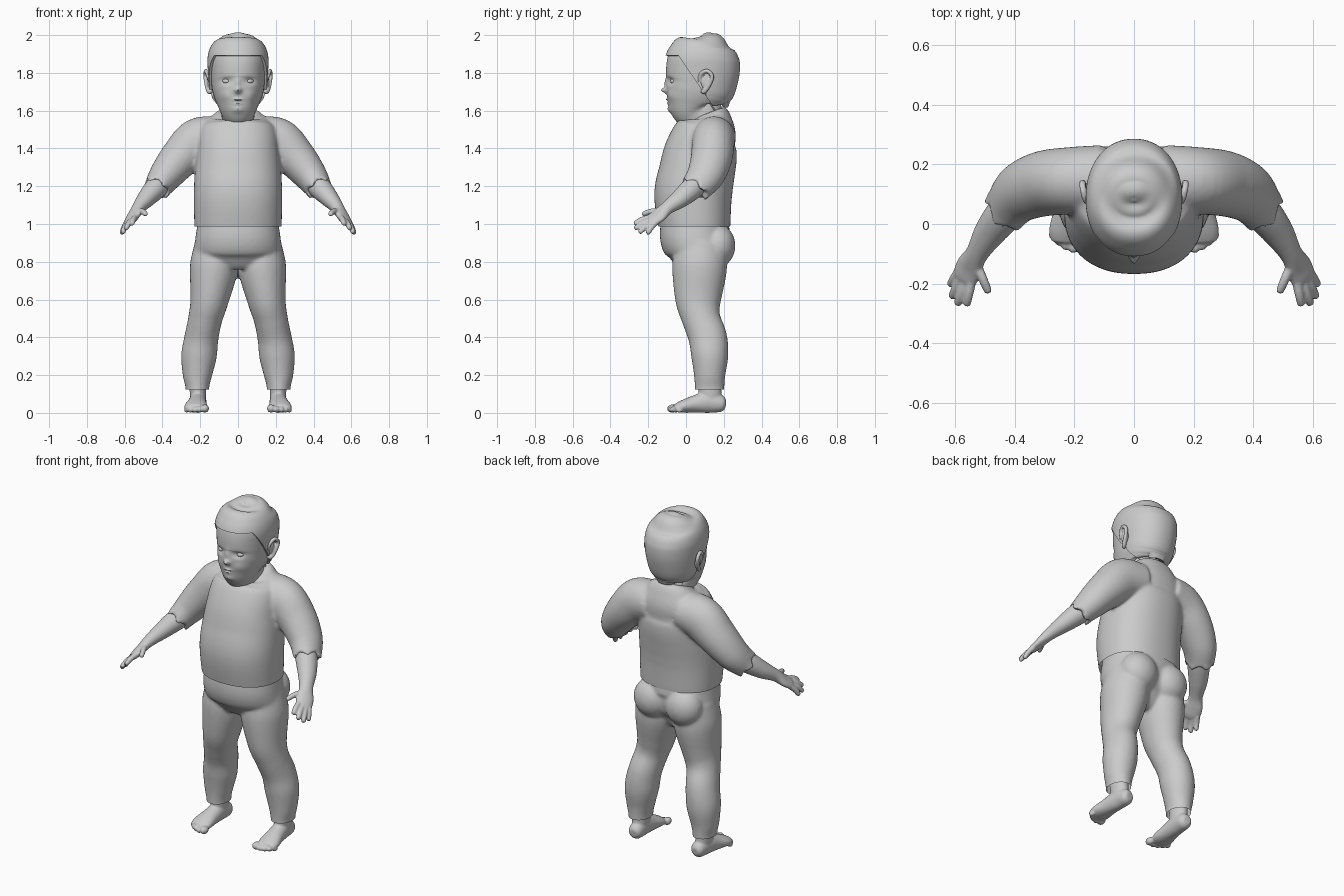
import bpy, bmesh, math
from mathutils import Vector, Matrix

if "Cube" in bpy.data.objects:
    bpy.data.objects.remove(bpy.data.objects["Cube"])

GREY = bpy.data.materials.new("plain grey")
GREY.diffuse_color = (0.6, 0.6, 0.6, 1)
GREY.use_nodes = True
GREY.node_tree.nodes["Principled BSDF"].inputs["Base Color"].default_value = GREY.diffuse_color


def spline(pts, sub):
    """Catmull-Rom through rows of any width."""
    out = []
    for i in range(len(pts) - 1):
        a, b = pts[max(i - 1, 0)], pts[i]
        c, d = pts[i + 1], pts[min(i + 2, len(pts) - 1)]
        for k in range(sub):
            t = k / sub
            out.append([0.5 * (2 * q + (r - p) * t + (2 * p - 5 * q + 4 * r - s) * t * t
                               + (3 * q - p - 3 * r + s) * t ** 3)
                        for p, q, r, s in zip(a, b, c, d)])
    out.append(list(pts[-1]))
    return out


def tube(bm, pts, ref=(0, 1, 0), side=1, seg=32, sub=6, power=2.0, zig=0.0):
    """Closed loft; rows are x, y, z, radius u, radius v."""
    rows = spline(pts, sub)
    ref, rings, faces = Vector(ref), [], []
    for i, row in enumerate(rows):
        p = Vector(row[:3])
        t = (Vector(rows[min(i + 1, len(rows) - 1)][:3]) - Vector(rows[max(i - 1, 0)][:3])).normalized()
        u = ref.cross(t).normalized()
        v = t.cross(u)
        ring = []
        for k in range(seg):
            a = 2 * math.pi * k / seg
            c, s = math.cos(a), math.sin(a)
            c = math.copysign(abs(c) ** (2 / power), c)
            s = math.copysign(abs(s) ** (2 / power), s)
            q = p + u * c * max(row[3], .001) + v * s * max(row[4], .001)
            if zig and i == len(rows) - 1:
                q += t * zig * abs((k * 5 / seg) % 1 * 2 - 1)
            ring.append(bm.verts.new((q.x * side, q.y, q.z)))
        rings.append(ring)
    for r0, r1 in zip(rings, rings[1:]):
        for k in range(seg):
            j = (k + 1) % seg
            faces.append(bm.faces.new((r0[k], r0[j], r1[j], r1[k])))
    for ring, row in ((rings[0], rows[0]), (rings[-1], rows[-1])):
        mid = bm.verts.new((row[0] * side, row[1], row[2]))
        for k in range(seg):
            faces.append(bm.faces.new((ring[k], ring[(k + 1) % seg], mid)))
    bmesh.ops.recalc_face_normals(bm, faces=faces)


def ball(bm, loc, scale, side=1):
    m = Matrix.Translation((loc[0] * side, loc[1], loc[2])) @ Matrix.Diagonal((*scale, 1))
    bmesh.ops.create_uvsphere(bm, u_segments=24, v_segments=14, radius=1, matrix=m)


def finish(name, bm, voxel=0, smooth=0, thick=0, cut=None):
    """Fuse, smooth, trim and shade one part."""
    me = bpy.data.meshes.new(name)
    bm.to_mesh(me)
    bm.free()
    ob = bpy.data.objects.new(name, me)
    bpy.context.scene.collection.objects.link(ob)
    if voxel:
        m = ob.modifiers.new("fuse", 'REMESH')
        m.mode, m.voxel_size = 'VOXEL', voxel
    if smooth:
        m = ob.modifiers.new("soften", 'SMOOTH')
        m.factor, m.iterations = 0.5, smooth
    if thick:
        m = ob.modifiers.new("thickness", 'SOLIDIFY')
        m.thickness, m.offset = thick, -1
    if ob.modifiers:
        dg = bpy.context.evaluated_depsgraph_get()
        me = bpy.data.meshes.new_from_object(ob.evaluated_get(dg))
        ob.modifiers.clear()
        ob.data = me
        me.name = name
    if cut is not None:
        b = bmesh.new()
        b.from_mesh(me)
        bmesh.ops.bisect_plane(b, geom=b.verts[:] + b.edges[:] + b.faces[:], plane_co=(0, 0, cut),
                               plane_no=(0, 0, 1), clear_inner=True)
        b.to_mesh(me)
        b.free()
    me.materials.clear()
    me.materials.append(GREY)
    me.shade_smooth()
    me.set_sharp_from_angle(angle=math.radians(45))
    return ob


def rows_from_profile(prof):
    """z, half width, front y, back y -> loft rows."""
    return [(0, (f + b) / 2, z, rx, (b - f) / 2) for z, rx, f, b in prof]


# Shirt: torso and sleeves with ragged cuffs
bm = bmesh.new()
tube(bm, rows_from_profile([
    (.94, .225, -.135, .232), (1.0, .231, -.147, .236), (1.15, .234, -.168, .243),
    (1.27, .229, -.144, .258), (1.37, .219, -.118, .272), (1.45, .212, -.08, .274),
    (1.51, .195, -.028, .268), (1.56, .15, .012, .24), (1.588, .105, .03, .205)]),
    seg=64, power=2.25)
for s in (1, -1):
    tube(bm, [(.10, .15, 1.46, .11, .115), (.21, .145, 1.435, .126, .113), (.305, .135, 1.35, .108, .11),
              (.38, .105, 1.26, .09, .10), (.425, .055, 1.195, .072, .085)], side=s, zig=.035)
finish("shirt", bm, voxel=.01, smooth=5, cut=.987)

# Trousers: pelvis, buttocks and legs
bm = bmesh.new()
tube(bm, rows_from_profile([
    (1.03, .212, -.13, .222), (.99, .216, -.136, .228), (.92, .226, -.135, .232), (.86, .23, -.1, .225),
    (.80, .20, -.06, .20), (.76, .12, -.01, .16), (.745, .05, .03, .1)]), seg=64, power=2.2)
for s in (1, -1):
    ball(bm, (.105, .165, .885), (.112, .097, .115), s)
    tube(bm, [(.125, .075, .90, .105, .13), (.128, .072, .77, .127, .145), (.151, .065, .60, .102, .122),
              (.173, .08, .50, .09, .102), (.193, .115, .40, .09, .102), (.207, .126, .30, .094, .098),
              (.215, .125, .20, .078, .083), (.215, .125, .135, .063, .078), (.215, .125, .08, .064, .079)], side=s)
finish("trousers", bm, voxel=.01, smooth=4, cut=.125)

# Forearms with hands, and feet, one of each per side
palm_normal = (.57, -.22, .76)
digits = [((.545, -.19, 1.035), (.562, -.275, 1.0)), ((.565, -.19, 1.02), (.593, -.272, .975)),
          ((.58, -.18, 1.01), (.612, -.248, .953)), ((.588, -.16, 1.008), (.617, -.205, .948)),
          ((.53, -.13, 1.07), (.486, -.232, 1.052))]
toes = [(.175, -.072, .022), (.204, -.076, .017), (.229, -.068, .016), (.252, -.054, .015), (.272, -.035, .014)]
for side, s in (("left", 1), ("right", -1)):
    bm = bmesh.new()
    tube(bm, [(.375, .10, 1.25, .055, .055), (.43, .04, 1.195, .062, .06), (.485, -.03, 1.135, .053, .048),
              (.527, -.1, 1.085, .039, .033), (.552, -.145, 1.045, .049, .025), (.567, -.18, 1.02, .047, .021),
              (.574, -.198, 1.005, .036, .013)], ref=palm_normal, side=s)
    for base, tip in digits:
        a, b = Vector(base), Vector(tip)
        bend = a.lerp(b, .55) + Vector((0, 0, .006))
        r = .0165
        tube(bm, [(*a, r, r), (*bend, r * .95, r * .9), (*a.lerp(b, .93), r * .8, r * .75), (*b, .005, .005)],
             ref=palm_normal, side=s, seg=16, sub=4)
    finish(side + "_forearm_and_hand", bm, voxel=.005, smooth=4)

    bm = bmesh.new()
    tube(bm, [(.206, .21, .045, .022, .022), (.208, .188, .048, .044, .04), (.212, .12, .057, .057, .045),
              (.217, .05, .047, .047, .051), (.223, -.02, .033, .033, .061), (.225, -.06, .024, .02, .052)],
         ref=(1, 0, 0), side=s)
    tube(bm, [(.213, .125, .17, .045, .06), (.212, .128, .10, .043, .06), (.21, .135, .05, .04, .055)], side=s)
    for x, y, r in toes:
        ball(bm, (x, y, r + .001), (r, r * 1.3, r), s)
    finish(side + "_foot", bm, voxel=.006, smooth=3)

# Head and face
SKULL = [(1.53, .085, .035, .185), (1.575, .088, .0, .187), (1.60, .09, -.055, .19), (1.625, .106, -.086, .197),
         (1.66, .122, -.1, .21), (1.70, .134, -.108, .232), (1.75, .141, -.107, .256), (1.82, .147, -.105, .272),
         (1.88, .148, -.096, .268), (1.93, .134, -.065, .244), (1.965, .102, -.01, .2), (1.983, .058, .04, .145),
         (1.988, .004, .085, .095)]
# x, z, spread x, spread z, forward push
FEATURES = [(0, 1.708, .017, .014, .03), (0, 1.75, .013, .03, .010), (.06, 1.757, .027, .017, -.014),
            (.072, 1.68, .03, .03, .007), (0, 1.659, .024, .006, .010), (0, 1.638, .019, .006, .009),
            (0, 1.6485, .028, .003, -.004), (0, 1.605, .03, .014, .012)]
bm = bmesh.new()
tube(bm, rows_from_profile(SKULL), seg=128, sub=8, power=2.15)
for v in bm.verts:
    if v.co.y < .03:
        push = 0
        for x, z, sx, sz, amp in FEATURES:
            for s in ((1, -1) if x else (1,)):
                push += amp * math.exp(-((v.co.x - s * x) / sx) ** 2 - ((v.co.z - z) / sz) ** 2)
        v.co.y -= push
finish("head", bm)

# Eyes and ears
for side, s in (("left", 1), ("right", -1)):
    bm = bmesh.new()
    ball(bm, (.06, -.062, 1.756), (.023, .022, .015), s)
    finish(side + "_eye", bm)
    bm = bmesh.new()
    tube(bm, [(.148, .07, 1.755, .01, .01), (.161, .08, 1.795, .011, .011), (.17, .112, 1.81, .011, .011),
              (.173, .138, 1.782, .011, .011), (.166, .122, 1.735, .011, .011), (.152, .095, 1.70, .013, .013),
              (.14, .085, 1.71, .01, .01)], ref=(1, 0, .01), side=s, seg=14)
    ball(bm, (.151, .105, 1.757), (.013, .028, .045), s)
    finish(side + "_ear", bm, voxel=.005, smooth=3)

# Hair cap: an enlarged skull shell trimmed at the fringe, temples and nape
bm = bmesh.new()
tube(bm, rows_from_profile(SKULL), seg=96, sub=8, power=2.15)
bm.normal_update()
for v in bm.verts:
    v.normal_update()
for v, n in [(v, v.normal.copy()) for v in bm.verts]:
    v.co += n * .013
temple = Vector((0, 1, .68)).normalized()
planes = [(Vector((0, 0, 1.893)), Vector((0, 0, 1))), (Vector((0, .09, 1.70)), temple),
          (Vector((0, .105, 1.70)), Vector((0, 1, 0))), (Vector((0, 0, 1.60)), Vector((0, 0, 1)))]
for co, no in planes:
    bmesh.ops.bisect_plane(bm, geom=bm.verts[:] + bm.edges[:] + bm.faces[:], plane_co=co, plane_no=no)


def is_hair(p):
    above = [(p - co).dot(no) > 0 for co, no in planes]
    return above[0] or (above[1] and above[2] and above[3]) or (above[1] and p.z > 1.70)


bmesh.ops.delete(bm, geom=[f for f in bm.faces if not is_hair(f.calc_center_median())], context='FACES')
finish("hair", bm, thick=.018)
